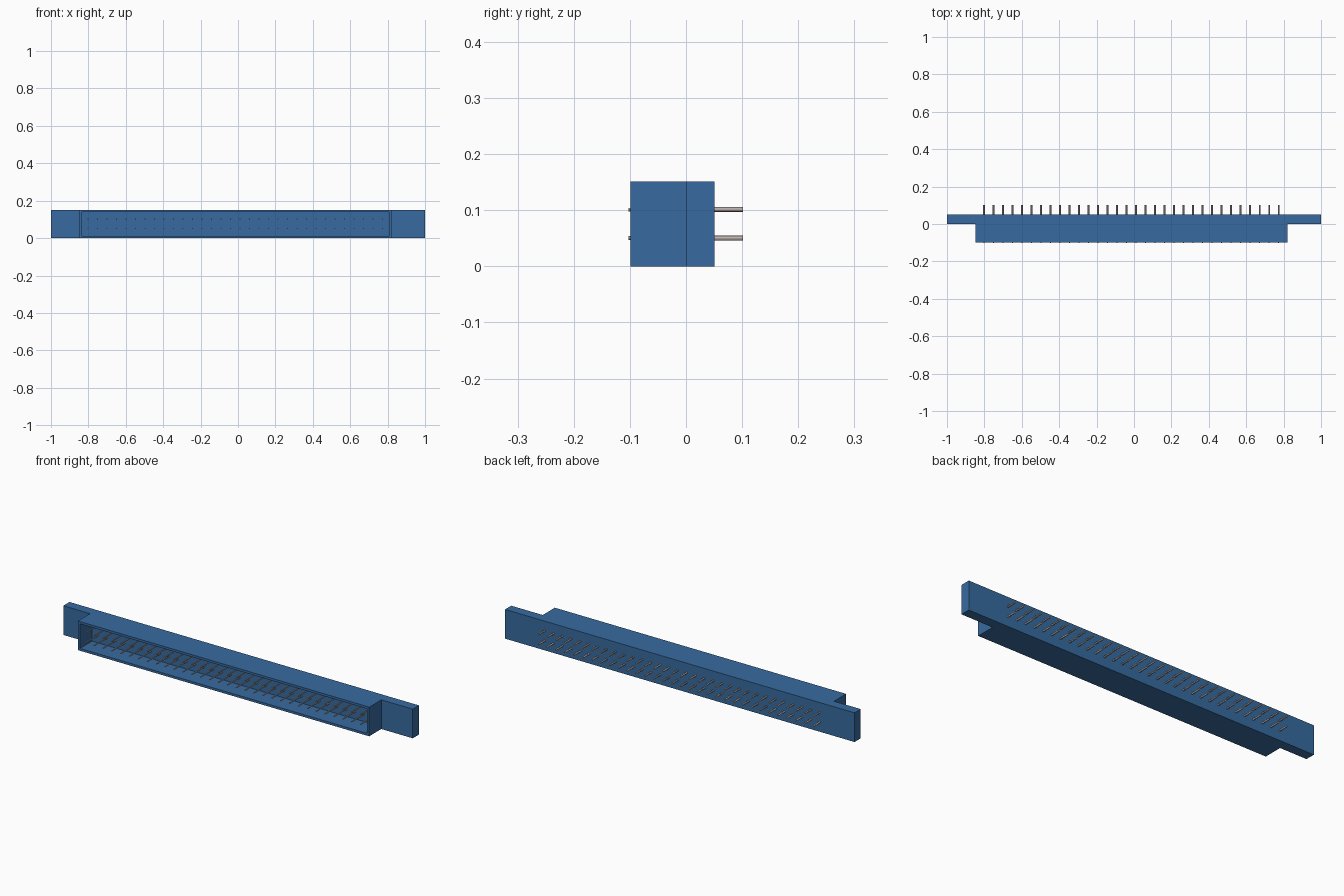
import bpy, bmesh
from mathutils import Matrix, Vector

cube = bpy.data.objects.get("Cube")
if cube:
    bpy.data.objects.remove(cube, do_unlink=True)


def make_material(name, rgb):
    mat = bpy.data.materials.new(name)
    mat.use_nodes = True
    colour = (*rgb, 1.0)
    mat.diffuse_color = colour
    mat.node_tree.nodes["Principled BSDF"].inputs["Base Color"].default_value = colour
    return mat


def add_object(name, bm, *mats):
    bmesh.ops.recalc_face_normals(bm, faces=bm.faces)
    mesh = bpy.data.meshes.new(name)
    bm.to_mesh(mesh)
    bm.free()
    for mat in mats:
        mesh.materials.append(mat)
    obj = bpy.data.objects.new(name, mesh)
    bpy.context.collection.objects.link(obj)
    return obj


blue = make_material("housing blue", (0.038, 0.145, 0.35))
grey = make_material("pin grey", (0.50, 0.44, 0.43))
copper = make_material("pin end copper", (0.75, 0.42, 0.17))

HEIGHT = 0.151
FRONT, STEP, BACK = -0.099, 0.0, 0.0505
LEFT, RIGHT = -0.847, 0.82
WALL = 0.012

# Housing: T-shaped plan with mounting ends, raised to full height
plan = [(-1, BACK), (-1, STEP), (LEFT, STEP), (LEFT, FRONT),
        (RIGHT, FRONT), (RIGHT, STEP), (1, STEP), (1, BACK)]
bm = bmesh.new()
base = bm.faces.new([bm.verts.new((x, y, 0)) for x, y in plan])
raised = bmesh.ops.extrude_face_region(bm, geom=[base])["geom"]
bmesh.ops.translate(bm, vec=(0, 0, HEIGHT),
                    verts=[v for v in raised if isinstance(v, bmesh.types.BMVert)])
bmesh.ops.recalc_face_normals(bm, faces=bm.faces)

# Socket: inset the front face, then push it inwards
mouth = min(bm.faces, key=lambda f: f.calc_center_median().y)
bmesh.ops.inset_region(bm, faces=[mouth], thickness=WALL, use_even_offset=True)
floor = bmesh.ops.extrude_discrete_faces(bm, faces=[mouth])["faces"][0]
bmesh.ops.translate(bm, vec=(0, STEP - FRONT, 0), verts=floor.verts)
add_object("housing", bm, blue)


def add_rod(bm, x, z, start, end, radius):
    """Round rod along y between two depths."""
    place = (Matrix.Translation(Vector((x, (start + end) / 2, z)))
             @ Matrix.Rotation(-1.5707963, 4, "X"))
    bmesh.ops.create_cone(bm, cap_ends=True, segments=12, radius1=radius,
                          radius2=radius, depth=end - start, matrix=place)


# Contact pins: two rows, slim contacts in the socket and tails behind
COUNT, FIRST, LAST = 32, -0.802, 0.773
for row, z in (("lower", 0.0505), ("upper", 0.101)):
    bm = bmesh.new()
    for i in range(COUNT):
        x = FIRST + (LAST - FIRST) * i / (COUNT - 1)
        add_rod(bm, x, z, -0.1025, STEP, 0.0032)
        add_rod(bm, x, z, BACK, 0.1015, 0.0044)
    # Bare copper on the cut ends
    bm.normal_update()
    for face in bm.faces:
        face.material_index = int(abs(face.normal.y) > 0.9)
    pins = add_object(row + "_pins", bm, grey, copper)
    bpy.ops.object.select_all(action="DESELECT")
    pins.select_set(True)
    bpy.context.view_layer.objects.active = pins
    bpy.ops.object.shade_smooth_by_angle()
